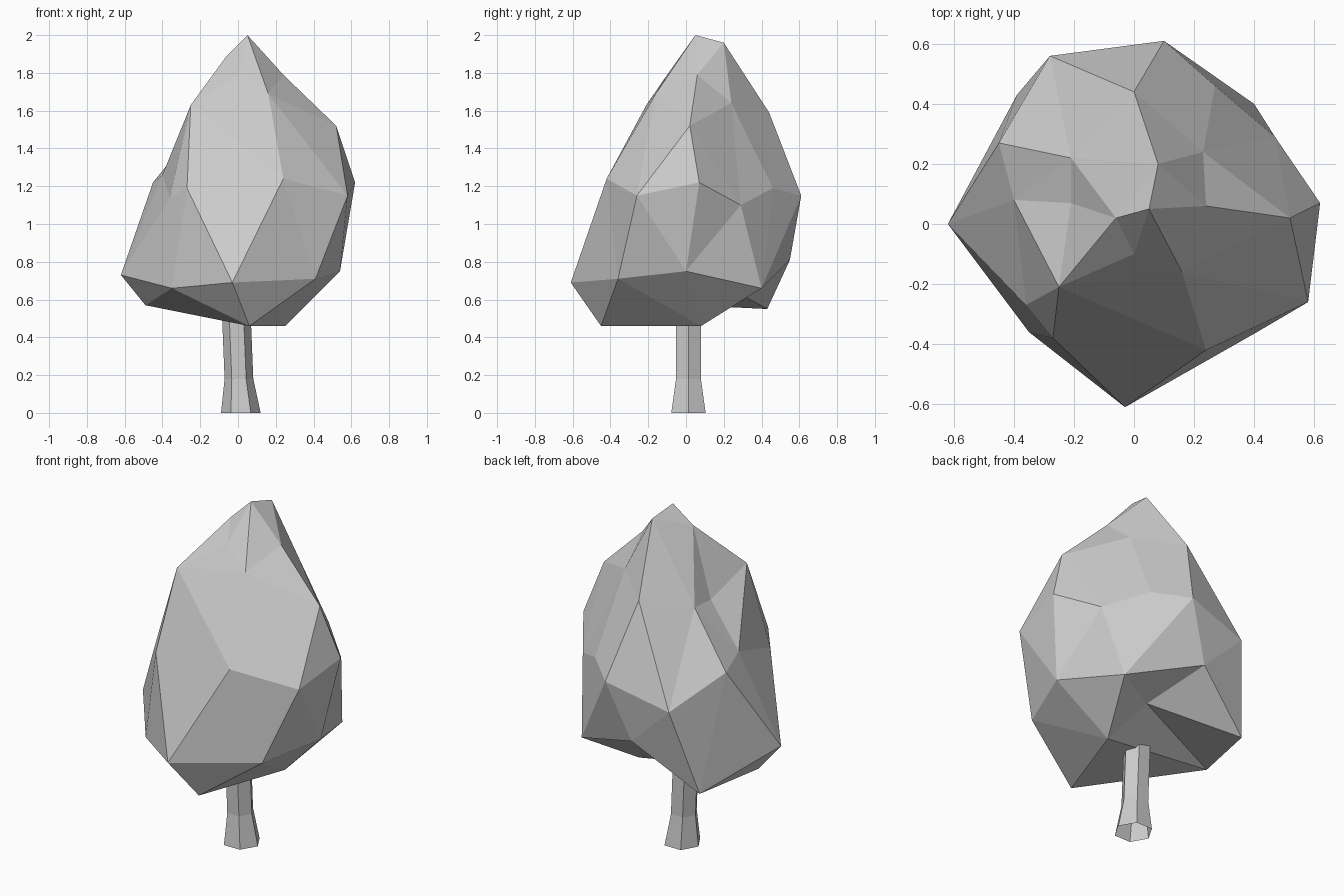
import bpy, bmesh, math
from mathutils import Vector

cube = bpy.data.objects.get("Cube")
if cube:
    bpy.data.objects.remove(cube, do_unlink=True)

# Single pale grey material
grey = bpy.data.materials.new("pale_grey")
grey.use_nodes = True
colour = (0.6, 0.6, 0.6, 1)
grey.diffuse_color = colour
grey.node_tree.nodes["Principled BSDF"].inputs["Base Color"].default_value = colour


def finish(bm, name):
    """Turn a bmesh into a flat shaded object."""
    mesh = bpy.data.meshes.new(name)
    bm.to_mesh(mesh)
    bm.free()
    mesh.materials.append(grey)
    for face in mesh.polygons:
        face.use_smooth = False
    obj = bpy.data.objects.new(name, mesh)
    bpy.context.collection.objects.link(obj)
    return obj


def faceted_blob(name, corners, centre, squash):
    """Skin corners around a centre, allowing hollows as well as bumps."""
    bm = bmesh.new()
    home = {}
    for corner in corners:
        ray = Vector(corner) - centre
        ray.z *= squash
        vert = bm.verts.new(ray.normalized())
        home[vert] = Vector(corner)
    bmesh.ops.convex_hull(bm, input=list(bm.verts))
    for vert in bm.verts:
        vert.co = home[vert]
    bmesh.ops.recalc_face_normals(bm, faces=list(bm.faces))
    return finish(bm, name)


# Canopy corners, tier by tier
crown = [(.05, .05, 2), (.08, .2, 1.96), (-.06, .02, 1.89),
         (0, -.1, 1.79), (.24, .06, 1.79), (.16, -.16, 1.69)]
shoulder = [(.23, .24, 1.64), (-.25, -.21, 1.63), (0, .44, 1.59),
            (.52, .02, 1.52), (-.21, .22, 1.52), (-.21, .07, 1.51)]
belly = [(-.4, .08, 1.26), (.24, -.42, 1.24), (.62, .07, 1.22),
         (-.45, .27, 1.22), (-.27, -.38, 1.19), (.27, .46, 1.19),
         (.58, -.26, 1.15), (.1, .61, 1.15), (-.36, -.27, 1.14),
         (.47, .29, 1.1), (-.28, .56, 1.05)]
skirt = [(-.03, .55, .81), (.54, 0, .75), (-.62, 0, .73), (.41, -.36, .71),
         (-.03, -.61, .69), (-.35, -.36, .66), (.4, .4, .66)]
underside = [(.12, .25, .65), (-.49, .02, .57), (-.39, .43, .55),
             (.06, -.45, .46), (.25, .08, .46)]
faceted_blob("canopy", crown + shoulder + belly + skirt + underside,
             Vector((0, 0, 1.08)), 0.65)

# Six sided trunk, flared and open at the foot: x, radius, height
bm = bmesh.new()
rings = []
for x, radius, z in [(.015, .105, 0), (.005, .076, .18), (-.012, .076, .6)]:
    ring = []
    for i in range(6):
        a = math.radians(60 * i)
        ring.append(bm.verts.new((x + radius * math.cos(a),
                                  .013 + radius * math.sin(a), z)))
    rings.append(ring)
for low, high in zip(rings, rings[1:]):
    for i in range(6):
        j = (i + 1) % 6
        bm.faces.new((low[i], low[j], high[j], high[i]))
bm.faces.new(rings[-1])
finish(bm, "trunk")
